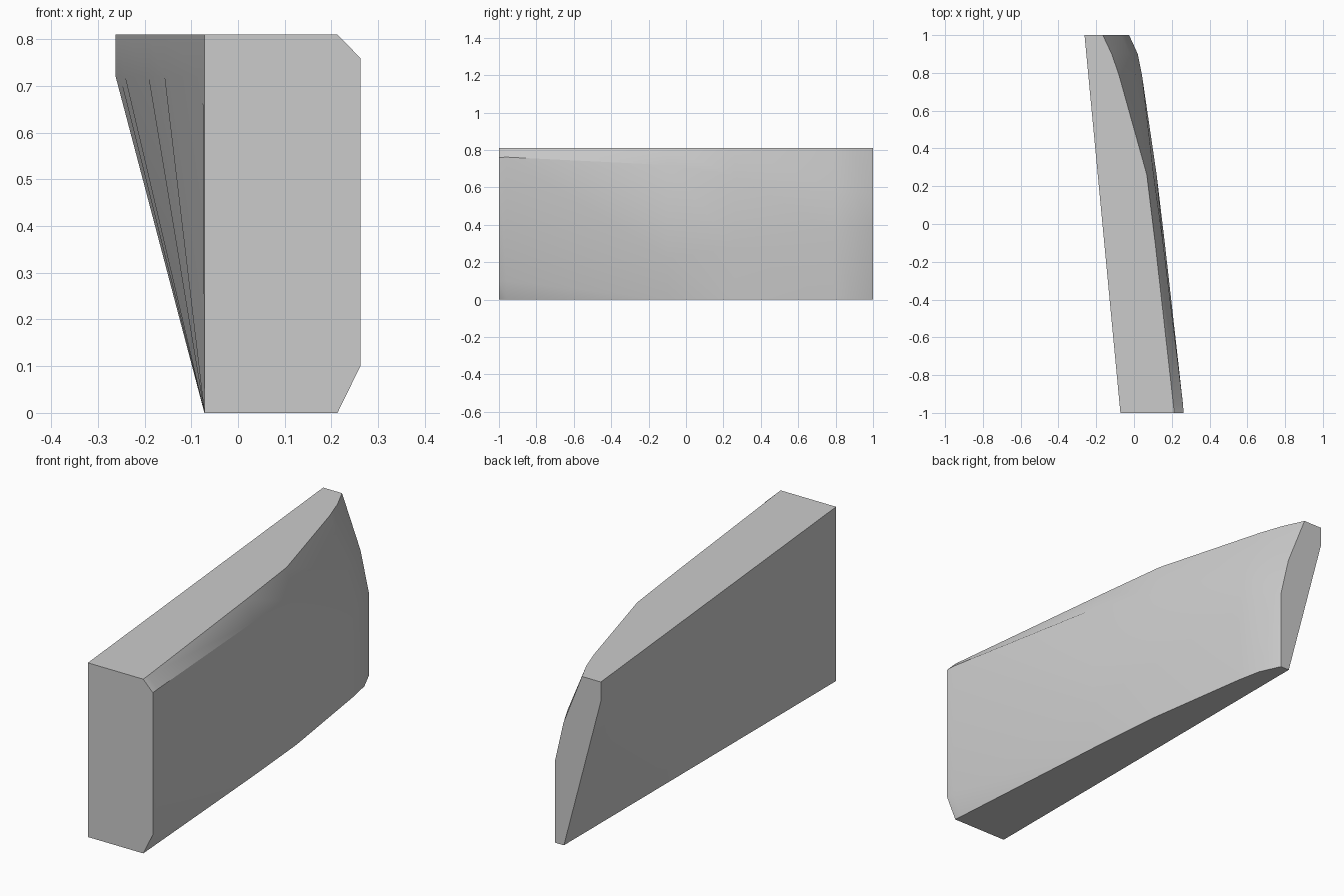
import bpy
import bmesh
import math

cube = bpy.data.objects.get("Cube")
if cube:
    bpy.data.objects.remove(cube, do_unlink=True)

# Single plain grey material
grey = bpy.data.materials.new("plain_grey")
grey.use_nodes = True
colour = (0.6, 0.6, 0.6, 1)
grey.diffuse_color = colour
grey.node_tree.nodes["Principled BSDF"].inputs["Base Color"].default_value = colour

HEIGHT = 0.81

# Outer side stations: y, top x, shoulder (x, z), belly (x, z), bottom x
stations = [
    (-1.0, 0.213, (0.262, 0.76), (0.262, 0.10), 0.213),
    (-0.96, 0.209, (0.26, 0.762), (0.26, 0.10), 0.21),
    (-0.1, 0.112, (0.154, 0.72), (0.163, 0.22), 0.15),
    (0.26, 0.068, (0.104, 0.66), (0.12, 0.28), 0.12),
    (0.79, -0.08, (0.01, 0.59), (0.042, 0.37), 0.042),
    (0.9, -0.118, (-0.022, 0.58), (0.02, 0.38), 0.02),
    (1.0, -0.165, (-0.07, 0.57), (-0.026, 0.38), -0.026),
]


def section(bm, y, top, shoulder, belly, bottom):
    """One cross-section ring; the inner side leans out towards the back."""
    inner = -0.072 - 0.19 * (y + 1) / 2
    outline = [(-0.072, 0), (inner, 0.72), (inner, HEIGHT),
               (top, HEIGHT), shoulder, belly, (bottom, 0)]
    return [bm.verts.new((x, y, z)) for x, z in outline]


# Loft the block through its cross-sections and cap both ends
bm = bmesh.new()
rings = [section(bm, *s) for s in stations]
for a, b in zip(rings, rings[1:]):
    for i in range(len(a)):
        j = (i + 1) % len(a)
        bm.faces.new((a[i], a[j], b[j], b[i]))
bm.faces.new(rings[0])
bm.faces.new(rings[-1])
bmesh.ops.recalc_face_normals(bm, faces=bm.faces)

mesh = bpy.data.meshes.new("curved_block")
bm.to_mesh(mesh)
bm.free()
mesh.materials.append(grey)
block = bpy.data.objects.new("curved_block", mesh)
bpy.context.collection.objects.link(block)

# Smooth the gentle side, keep the crisp corners
bpy.ops.object.select_all(action="DESELECT")
block.select_set(True)
bpy.context.view_layer.objects.active = block
bpy.ops.object.shade_smooth_by_angle(angle=math.radians(30))
